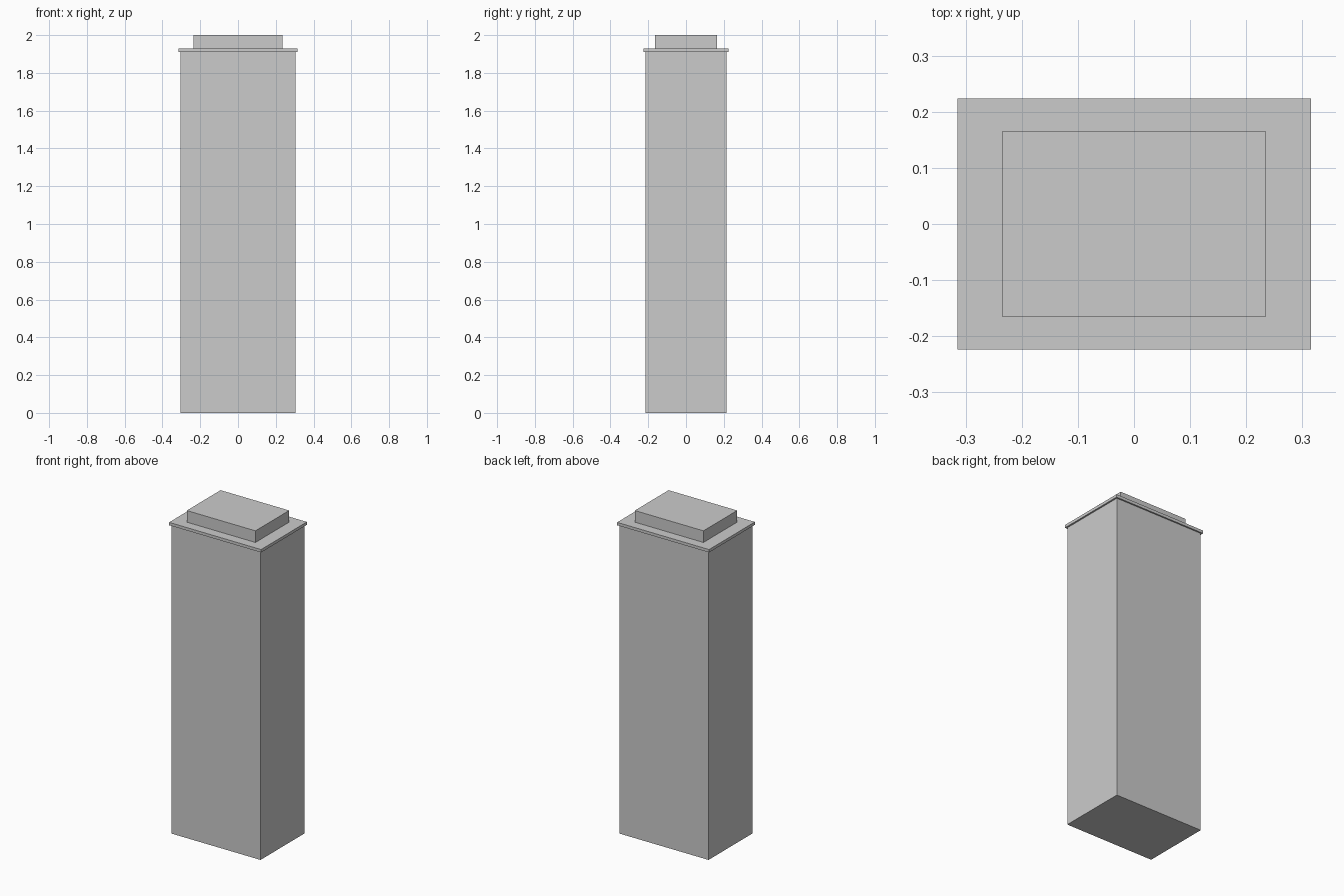
import bpy

if "Cube" in bpy.data.objects:
    bpy.data.objects.remove(bpy.data.objects["Cube"])


def box(name, sx, sy, z0, z1, y=0.0):
    bpy.ops.mesh.primitive_cube_add(size=1, location=(0, y, (z0 + z1) / 2))
    ob = bpy.context.object
    ob.name = name
    ob.scale = (sx, sy, z1 - z0)
    bpy.ops.object.transform_apply(location=False, rotation=False, scale=True)
    return ob


# Tower shaft with thin facade panels front and back
box("tower_shaft", 0.61, 0.41, 0.0, 1.91)
for side, name in ((-1, "front_facade"), (1, "back_facade")):
    box(name, 0.61, 0.01, 0.0, 1.91, y=side * 0.21)

# Overhanging roof slab and rooftop block
box("roof_slab", 0.63, 0.448, 1.91, 1.928)
box("rooftop_block", 0.47, 0.33, 1.928, 2.0)
